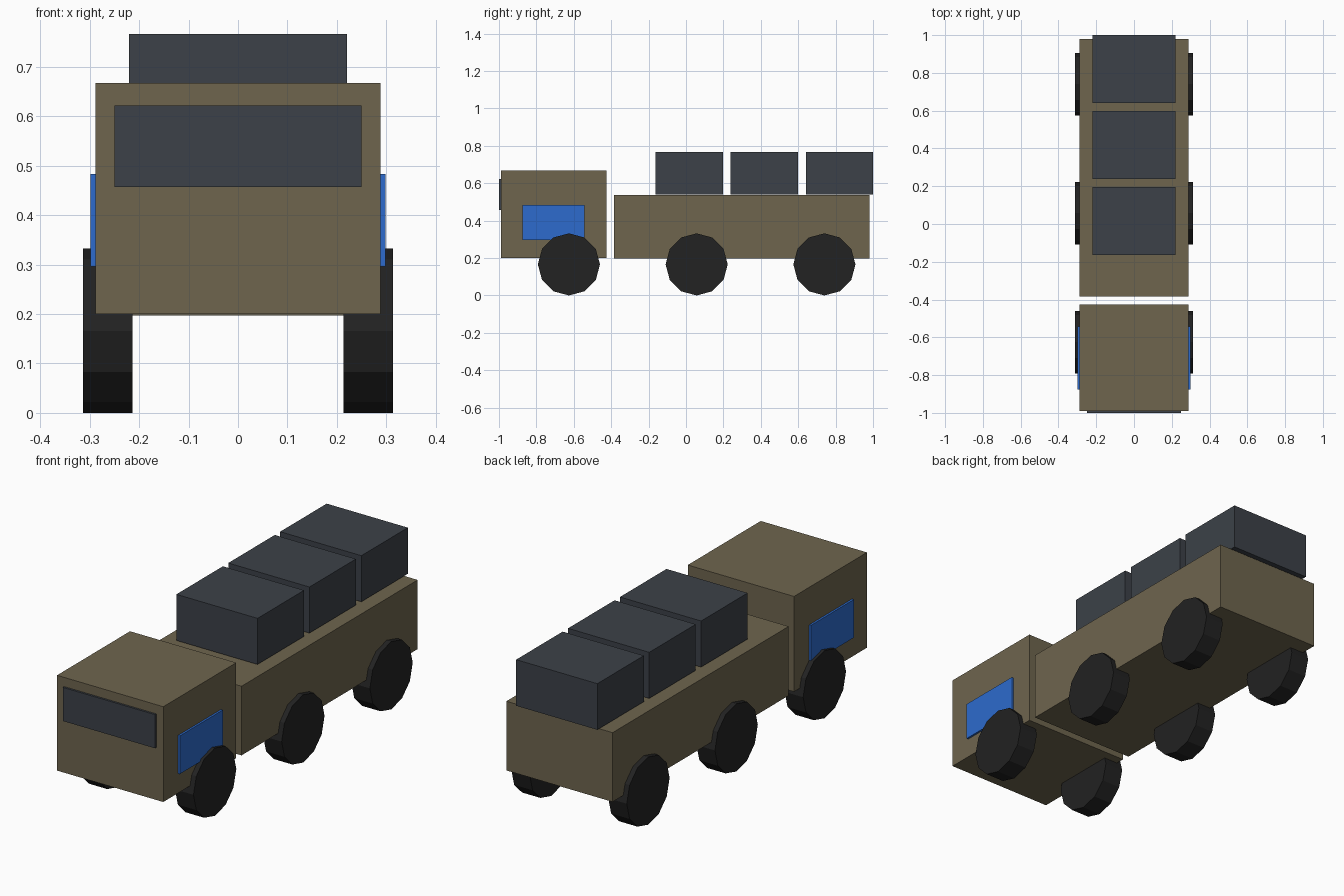
import bpy
import math

if "Cube" in bpy.data.objects:
    bpy.data.objects.remove(bpy.data.objects["Cube"], do_unlink=True)


def material(name, color):
    m = bpy.data.materials.new(name)
    m.use_nodes = True
    rgba = (*color, 1.0)
    m.diffuse_color = rgba
    for node in m.node_tree.nodes:
        if node.type == 'BSDF_PRINCIPLED':
            node.inputs["Base Color"].default_value = rgba
    return m


tan = material("drab tan", (0.156, 0.130, 0.076))
slate = material("slate grey", (0.045, 0.053, 0.065))
blue = material("door blue", (0.026, 0.147, 0.610))
rubber = material("black rubber", (0.016, 0.016, 0.016))


def box(name, x, y, z, mat):
    """Box spanning the (min, max) pairs x, y, z."""
    spans = (x, y, z)
    bpy.ops.mesh.primitive_cube_add(size=1, location=[(a + b) / 2 for a, b in spans])
    ob = bpy.context.object
    ob.name = name
    ob.scale = [b - a for a, b in spans]
    bpy.ops.object.transform_apply(location=False, rotation=False, scale=True)
    ob.data.materials.append(mat)


# Cab and cargo bed
half = 0.288
box("cab", (-half, half), (-0.99, -0.425), (0.2, 0.667), tan)
box("cargo_bed", (-half, half), (-0.384, 0.98), (0.197, 0.536), tan)

# Windshield plate
box("windshield", (-0.25, 0.25), (-1.0, -0.985), (0.457, 0.622), slate)

# Three cargo crates in a row
for i in range(3):
    start = -0.163 + 0.402 * i
    box(f"crate_{i + 1}", (-0.22, 0.22), (start, start + 0.36), (0.54, 0.766), slate)

# Door panels and wheels, mirrored left and right
radius = 0.166
for side, s in (("left", 1), ("right", -1)):
    box(f"door_panel_{side}", sorted((s * 0.28, s * 0.298)),
        (-0.875, -0.543), (0.296, 0.483), blue)
    for place, y in (("front", -0.626), ("middle", 0.057), ("rear", 0.74)):
        bpy.ops.mesh.primitive_cylinder_add(
            vertices=12, radius=radius, depth=0.1,
            location=(s * 0.263, y, radius), rotation=(0, math.pi / 2, 0))
        wheel = bpy.context.object
        wheel.name = f"wheel_{place}_{side}"
        wheel.data.materials.append(rubber)
